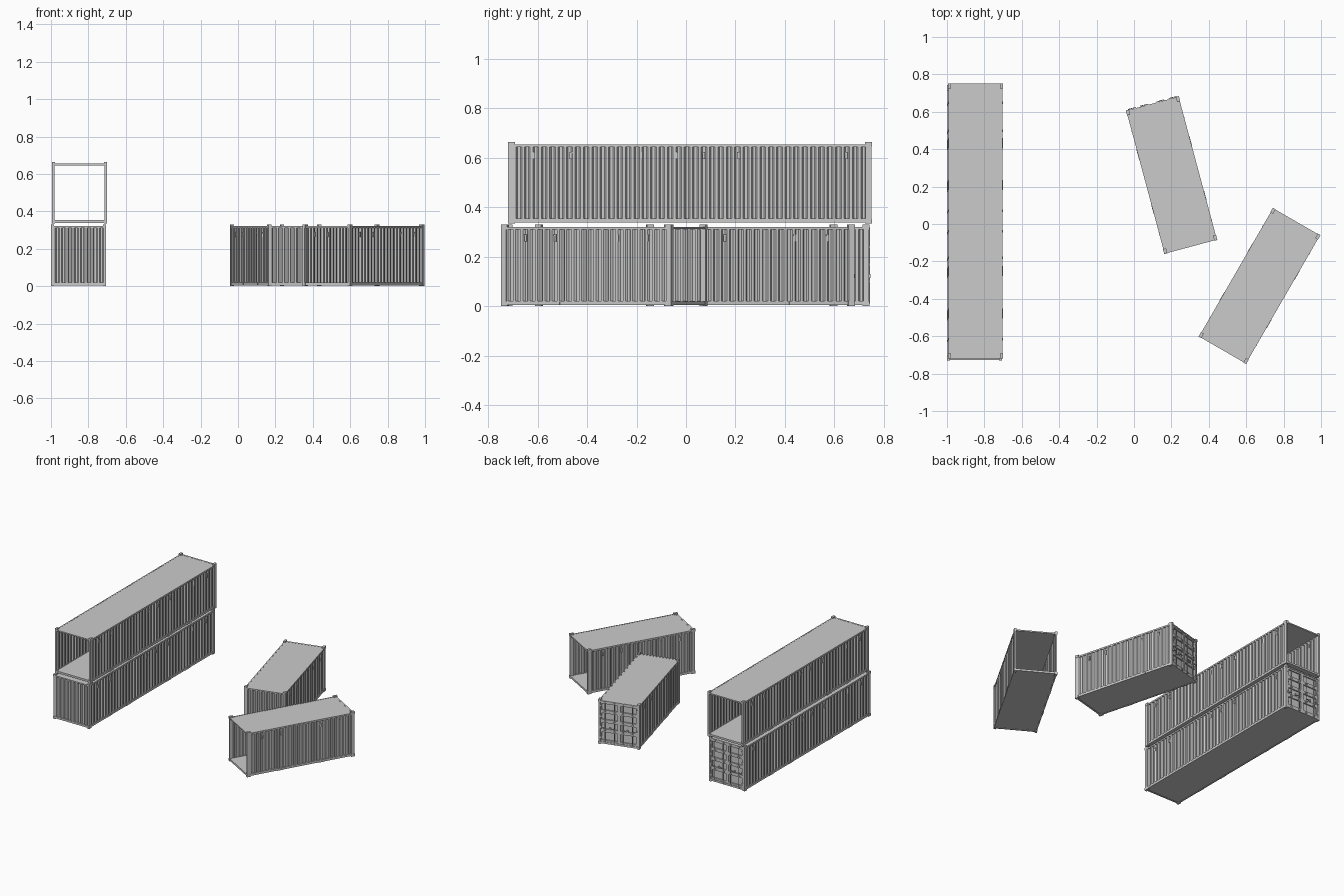
import bpy, bmesh
from math import radians
from mathutils import Matrix, Vector

if "Cube" in bpy.data.objects:
    bpy.data.objects.remove(bpy.data.objects["Cube"])

W, H = 0.294, 0.33      # container width and height
LONG, SHORT = 1.472, 0.796


def box(bm, x0, x1, y0, y1, z0, z1):
    m = Matrix.Translation(((x0 + x1) / 2, (y0 + y1) / 2, (z0 + z1) / 2)) @ \
        Matrix.Diagonal((abs(x1 - x0), abs(y1 - y0), abs(z1 - z0), 1))
    bmesh.ops.create_cube(bm, size=1, matrix=m)


def rod(bm, x, y, z0, z1, r):
    bmesh.ops.create_cone(bm, cap_ends=True, segments=8, radius1=r, radius2=r, depth=z1 - z0,
                          matrix=Matrix.Translation((x, y, (z0 + z1) / 2)))


def corrugate(bm, start, along, inward, length, height, count, depth=0.009, thick=0.0015):
    """Trapezoid-ribbed sheet: closed profile swept upwards."""
    start, along, inward = Vector(start), Vector(along), Vector(inward)
    step = length / count
    pts = []
    for i in range(count):
        for t, d in ((0.0, 0), (0.32, 0), (0.5, 1), (0.82, 1)):
            pts.append(start + along * (i + t) * step + inward * d * depth)
    pts.append(start + along * length)
    up = Vector((0, 0, height))
    for off, flip in ((0, False), (thick, True)):
        rows = [(bm.verts.new(p + inward * off), bm.verts.new(p + inward * off + up)) for p in pts]
        for a, b in zip(rows, rows[1:]):
            f = (a[0], b[0], b[1], a[1])
            bm.faces.new(f[::-1] if flip else f)


def finish(name, bm, place):
    me = bpy.data.meshes.new(name)
    bm.to_mesh(me)
    bm.free()
    ob = bpy.data.objects.new(name, me)
    ob.matrix_world = place
    bpy.context.collection.objects.link(ob)
    return ob


def frame(L, pockets):
    bm = bmesh.new()
    w, l = W / 2, L / 2
    for sx in (-1, 1):
        # bottom and top side rails
        box(bm, sx * (w - 0.011), sx * (w - 0.002), -l + 0.01, l - 0.01, 0.005, 0.021)
        box(bm, sx * (w - 0.010), sx * (w - 0.002), -l + 0.01, l - 0.01, 0.310, 0.321)
        for sy in (-1, 1):
            # corner posts and castings
            box(bm, sx * (w - 0.013), sx * (w - 0.001), sy * (l - 0.025), sy * (l - 0.001), 0.01, 0.32)
            for z in (0, H - 0.019):
                box(bm, sx * (w - 0.017), sx * w, sy * (l - 0.028), sy * l, z, z + 0.019)
        # fork pockets
        for y in pockets:
            box(bm, sx * (w - 0.006), sx * (w - 0.0005), y - 0.027, y + 0.027, 0.004, 0.017)
    # end sills and headers
    for sy in (-1, 1):
        box(bm, -w + 0.01, w - 0.01, sy * (l - 0.014), sy * (l - 0.002), 0.005, 0.019)
        box(bm, -w + 0.01, w - 0.01, sy * (l - 0.014), sy * (l - 0.002), 0.312, 0.321)
    return bm


def side_walls(L, vents):
    bm = bmesh.new()
    n = round((L - 0.045) / 0.034)
    for sx in (-1, 1):
        x = sx * (W / 2 - 0.003)
        corrugate(bm, (x, -sx * (L / 2 - 0.022), 0.02), (0, sx, 0), (-sx, 0, 0), L - 0.044, 0.292, n)
        # small vent covers with a stepped hood
        for y in vents:
            box(bm, x - sx * 0.008, x + sx * 0.001, y - 0.005, y + 0.005, 0.262, 0.290)
            box(bm, x - sx * 0.008, x + sx * 0.002, y - 0.006, y + 0.006, 0.283, 0.290)
    return bm


def doors(L):
    bm = bmesh.new()
    y = L / 2 - 0.004
    z0, z1 = 0.020, 0.311
    for s in (-1, 1):
        xi, xo = s * 0.001, s * (W / 2 - 0.014)
        box(bm, xi, xo, y - 0.012, y - 0.009, z0, z1)              # recessed panel
        for a, b in ((xi, xi + s * 0.010), (xo - s * 0.010, xo)):  # stiles
            box(bm, a, b, y - 0.011, y, z0, z1)
        step = (z1 - z0 - 0.012) / 4
        for i in range(5):                                        # horizontal ribs
            z = z0 + i * step
            box(bm, xi, xo, y - 0.011, y, z, z + (0.012 if i in (0, 4) else 0.024))
        for x in (s * 0.030, s * 0.098):                          # locking bars
            rod(bm, x, y + 0.004, 0.010, 0.319, 0.0028)
            for z in (0.012, 0.095, 0.165, 0.235, 0.309):
                box(bm, x - 0.007, x + 0.007, y - 0.001, y + 0.007, z, z + 0.008)
            box(bm, x, x + s * 0.034, y + 0.004, y + 0.008, 0.120, 0.125)  # handle
            box(bm, x + s * 0.028, x + s * 0.036, y - 0.001, y + 0.008, 0.115, 0.130)
        for z in (0.045, 0.125, 0.200, 0.280):                    # hinges
            box(bm, xo - s * 0.012, xo + s * 0.006, y - 0.002, y + 0.003, z, z + 0.010)
    return bm


def container(name, L, loc, angle, closed):
    place = Matrix.Translation(loc) @ Matrix.Rotation(radians(angle), 4, 'Z')
    if L == LONG:
        vents = [s * v for v in (0.055, 0.197, 0.482, 0.632) for s in (-1, 1)]
        pockets = (-0.495, -0.268, 0.193, 0.416)
    else:
        vents = [s * v for v in (0.146, 0.284) for s in (-1, 1)]
        pockets = (-0.15, 0.15)
    finish(name + "_frame", frame(L, pockets), place)
    finish(name + "_side_walls", side_walls(L, vents), place)
    # floor and roof panels
    for part, z0, z1 in (("_floor", 0.007, 0.018), ("_roof", 0.317, 0.320)):
        bm = bmesh.new()
        box(bm, -W / 2 + 0.004, W / 2 - 0.004, -L / 2 + 0.004, L / 2 - 0.004, z0, z1)
        finish(name + part, bm, place)
    if closed:
        bm = bmesh.new()
        corrugate(bm, (-W / 2 + 0.012, -L / 2 + 0.004, 0.018), (1, 0, 0), (0, 1, 0), W - 0.024, 0.296, 8)
        finish(name + "_front_wall", bm, place)
        finish(name + "_doors", doors(L), place)


container("lower_long_container", LONG, (-0.853, 0.006, 0), 0, True)
container("upper_long_container", LONG, (-0.8475, 0.016, 0.334), 0, False)
container("closed_short_container", SHORT, (0.201, 0.261, 0), 15, True)
container("open_short_container", SHORT, (0.671, -0.331, 0), -30, False)
